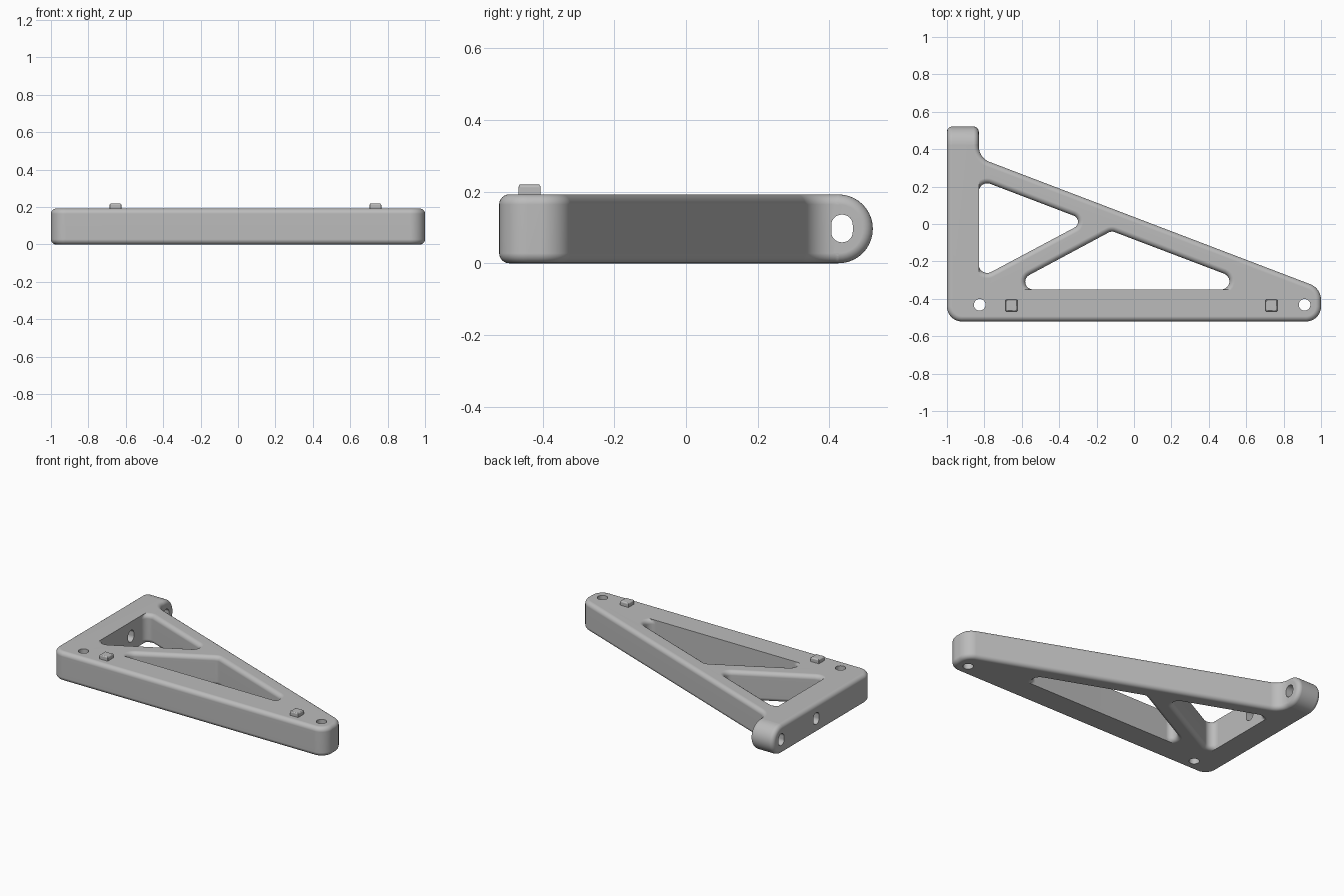
import bpy, bmesh, math
from mathutils import Vector

cube = bpy.data.objects.get("Cube")
if cube:
    bpy.data.objects.remove(cube, do_unlink=True)

HEIGHT = 0.192
BEVEL = 0.028

grey = bpy.data.materials.new("plain_grey")
grey.use_nodes = True
colour = (0.5, 0.5, 0.5, 1)
grey.diffuse_color = colour
grey.node_tree.nodes["Principled BSDF"].inputs["Base Color"].default_value = colour


def rounded(corners, steps=10):
    """Counter-clockwise (x, y, radius) corners -> list of (point, outward normal)."""
    out = []
    count = len(corners)
    for i, (x, y, r) in enumerate(corners):
        p = Vector((x, y))
        before = (p - Vector(corners[i - 1][:2])).normalized()
        after = (Vector(corners[(i + 1) % count][:2]) - p).normalized()
        turn = math.atan2(before.x * after.y - before.y * after.x, before.dot(after))
        side = 1 if turn > 0 else -1
        n0 = Vector((before.y, -before.x))
        mid = (n0 + Vector((after.y, -after.x))).normalized()
        centre = p - mid * side * r / math.cos(turn / 2)
        start = math.atan2(n0.y, n0.x)
        for k in range(steps + 1):
            a = start + turn * k / steps
            n = Vector((math.cos(a), math.sin(a)))
            out.append((centre + n * side * r, n))
    return out


def box_outline(cx, cy, w, h, r):
    return rounded([(cx + sx * w / 2, cy + sy * h / 2, r)
                    for sx, sy in ((-1, -1), (1, -1), (1, 1), (-1, 1))])


def profile(low, high, bevel, sign=-1, steps=6):
    """(height, offset) rings: rounded edges, inwards for solids, flared for cutters."""
    arc = [(bevel * (1 - math.cos(t)), sign * bevel * (1 - math.sin(t)))
           for t in (math.pi / 2 * k / steps for k in range(steps + 1))]
    rings = [(low + z, d) for z, d in arc] + [(high - z, d) for z, d in reversed(arc)]
    if sign > 0:
        rings = [(low - 0.05, bevel)] + rings + [(high + 0.05, bevel)]
    return rings


def loft(name, outline, rings, along_x=False, min_x=-9, min_y=-9):
    bm = bmesh.new()
    loops = []
    for z, d in rings:
        loop = []
        for p, n in outline:
            q = p + n * d
            co = (max(q.x, min_x), max(q.y, min_y), z)
            loop.append(bm.verts.new((co[2], co[0], co[1]) if along_x else co))
        loops.append(loop)
    size = len(outline)
    for a, b in zip(loops, loops[1:]):
        for i in range(size):
            j = (i + 1) % size
            bm.faces.new((a[i], a[j], b[j], b[i]))
    bm.faces.new(loops[0][::-1])
    bm.faces.new(loops[-1])
    bmesh.ops.remove_doubles(bm, verts=bm.verts, dist=0.00002)
    bmesh.ops.recalc_face_normals(bm, faces=bm.faces)
    mesh = bpy.data.meshes.new(name)
    bm.to_mesh(mesh)
    bm.free()
    mesh.materials.append(grey)
    obj = bpy.data.objects.new(name, mesh)
    bpy.context.collection.objects.link(obj)
    return obj


def activate(obj):
    bpy.ops.object.select_all(action='DESELECT')
    obj.select_set(True)
    bpy.context.view_layer.objects.active = obj


def combine(target, tool, operation='DIFFERENCE'):
    activate(target)
    mod = target.modifiers.new("combine", 'BOOLEAN')
    mod.operation = operation
    mod.solver = 'EXACT'
    mod.object = tool
    bpy.ops.object.modifier_apply(modifier=mod.name)
    bpy.data.objects.remove(tool, do_unlink=True)


def finish(obj):
    activate(obj)
    bpy.ops.object.shade_smooth_by_angle(angle=math.radians(35))
    mod = obj.modifiers.new("flat_face_normals", 'WEIGHTED_NORMAL')
    mod.keep_sharp = True


# Main triangular frame, running past the lug so its end can be trimmed square
LUG_R = HEIGHT / 2
LUG_Y = 0.521 - LUG_R
ARM_X = -0.83
frame = loft("bracket_frame", rounded([
    (-1, -0.521, 0.08), (1, -0.521, 0.08), (1, -0.344, 0.09),
    (ARM_X, 0.354, 0.09), (ARM_X, 0.7, 0.03), (-1, 0.7, 0.03)]),
    profile(0, HEIGHT, BEVEL))
combine(frame, loft("trim", box_outline(-0.9, LUG_Y + 0.25, 0.6, 0.5, 0.01),
                    [(-0.1, 0), (0.3, 0)]))

# Rounded lug at the back of the arm
combine(frame, loft("lug", box_outline(LUG_Y, LUG_R, 2 * LUG_R, 2 * LUG_R, LUG_R),
                    profile(-1, ARM_X, BEVEL), along_x=True), 'UNION')

# Two triangular windows, rounded over except along the straight rails
combine(frame, loft("rear_window", rounded([
    (ARM_X, -0.292, 0.045), (-0.25, 0.017, 0.035), (ARM_X, 0.238, 0.045)]),
    profile(0, HEIGHT, BEVEL, 1), min_x=ARM_X))
combine(frame, loft("front_window", rounded([
    (-0.704, -0.35, 0.041), (0.704, -0.35, 0.0436), (-0.12, -0.037, 0.04)]),
    profile(0, HEIGHT, BEVEL, 1), min_y=-0.35))

# Vertical screw holes in the front rail
for x in (-0.825, 0.912):
    combine(frame, loft("screw_hole", box_outline(x, -0.432, 0.062, 0.062, 0.031),
                        [(-0.1, 0), (0.3, 0)]))

# Sideways slots through the lug and the arm
for y in (0.435, 0.07):
    combine(frame, loft("slot", box_outline(y, 0.097, 0.06, 0.077, 0.029),
                        [(-1.1, 0), (-0.7, 0)], along_x=True))
finish(frame)

# Small square pegs on the front rail
for name, x in (("right_peg", -0.655), ("left_peg", 0.735)):
    finish(loft(name, box_outline(x, -0.436, 0.062, 0.062, 0.003),
                profile(0.17, 0.219, 0.008)))
